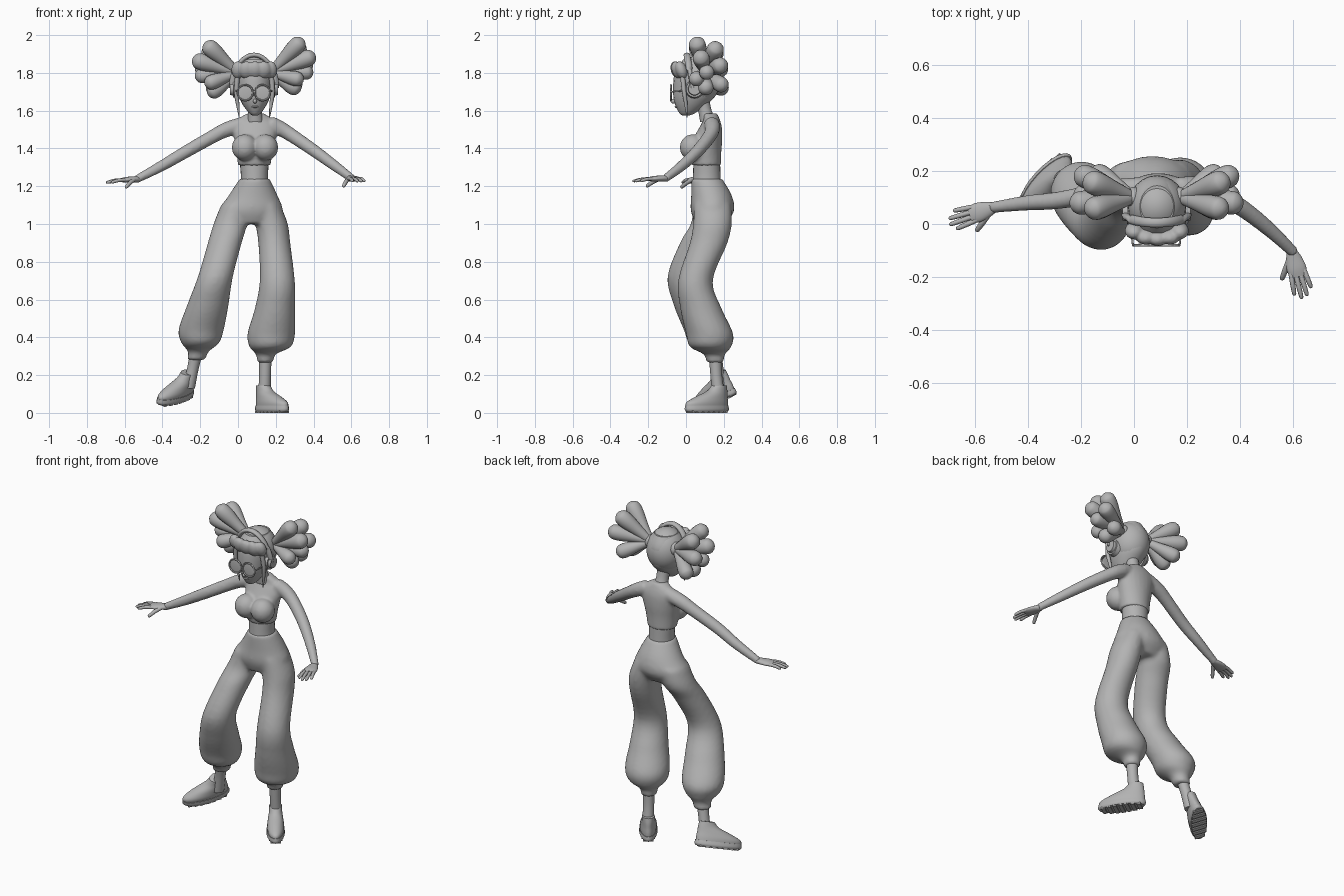
import bpy, bmesh, math
from mathutils import Vector, Matrix, Euler

if "Cube" in bpy.data.objects:
    bpy.data.objects.remove(bpy.data.objects["Cube"])

grey = bpy.data.materials.new("plain grey")
grey.use_nodes = True
shade = (0.45, 0.45, 0.45, 1)
grey.diffuse_color = shade
grey.node_tree.nodes["Principled BSDF"].inputs["Base Color"].default_value = shade


def finish(bm, name, voxel=0, smooth=3):
    """Turn a bmesh into a shaded object, optionally fused into one skin."""
    bmesh.ops.recalc_face_normals(bm, faces=bm.faces)
    mesh = bpy.data.meshes.new(name)
    bm.to_mesh(mesh)
    bm.free()
    mesh.materials.append(grey)
    obj = bpy.data.objects.new(name, mesh)
    bpy.context.collection.objects.link(obj)
    bpy.ops.object.select_all(action="DESELECT")
    obj.select_set(True)
    bpy.context.view_layer.objects.active = obj
    bpy.ops.object.shade_smooth_by_angle(angle=math.radians(45))
    if voxel:
        remesh = obj.modifiers.new("fuse", "REMESH")
        remesh.mode, remesh.voxel_size, remesh.use_smooth_shade = "VOXEL", voxel, True
        soft = obj.modifiers.new("soften", "SMOOTH")
        soft.factor, soft.iterations = 0.5, smooth
    return obj


def spline(points, steps):
    """Smooth curve through the given tuples."""
    rows = [Vector(p) for p in points]
    result = []
    for i in range(len(rows) - 1):
        a, b, c, d = rows[max(i - 1, 0)], rows[i], rows[i + 1], rows[min(i + 2, len(rows) - 1)]
        for k in range(steps):
            t = k / steps
            result.append(b + (c - a) * t / 2 + (a * 2 - b * 5 + c * 4 - d) * t * t / 2
                          + (b * 3 - a - c * 3 + d) * t ** 3 / 2)
    return result + [rows[-1]]


def loft(bm, points, flat=True, steps=5, sides=24):
    """Skin elliptical rings (x, y, z, radius, radius), level or across the path."""
    rows = spline([p if len(p) == 5 else (*p, p[3]) for p in points], steps)
    rings = []
    for i, row in enumerate(rows):
        centre = Vector(row[:3])
        u, v = Vector((1, 0, 0)), Vector((0, 1, 0))
        if not flat:
            ahead = Vector(rows[min(i + 1, len(rows) - 1)][:3])
            t = (ahead - Vector(rows[max(i - 1, 0)][:3])).normalized()
            u = t.cross(Vector((0, 1, 0) if abs(t.z) > 0.9 else (0, 0, 1))).normalized()
            v = u.cross(t)
        angles = [math.tau * k / sides for k in range(sides)]
        rings.append([bm.verts.new(centre + u * math.cos(a) * row[3] + v * math.sin(a) * row[4])
                      for a in angles])
    for low, high in zip(rings, rings[1:]):
        for k in range(sides):
            j = (k + 1) % sides
            bm.faces.new((low[k], low[j], high[j], high[k]))
    bm.faces.new(rings[0][::-1])
    bm.faces.new(rings[-1])


def ball(bm, centre, radii, turn=(0, 0, 0)):
    matrix = Matrix.LocRotScale(Vector(centre), Euler(turn), Vector(radii))
    bmesh.ops.create_uvsphere(bm, u_segments=24, v_segments=16, radius=1, matrix=matrix)


def part(name, points, **options):
    bm = bmesh.new()
    loft(bm, points, **options)
    return finish(bm, name)


# Baggy trousers: hips and two bent legs fused together
bm = bmesh.new()
loft(bm, [(.088, .11, 1.24, .08, .082), (.08, .135, 1.15, .13, .108),
          (.068, .14, 1.07, .17, .115), (.065, .13, 1.0, .13, .08)])
loft(bm, [(.15, .14, 1.1, .075, .1), (.178, .14, 1.0, .086, .102), (.192, .12, .9, .085, .1),
          (.208, .05, .7, .093, .092), (.195, .08, .55, .107, .11), (.176, .125, .42, .126, .125),
          (.17, .13, .35, .11, .11), (.147, .15, .31, .052, .056), (.145, .155, .265, .046, .048)])
loft(bm, [(-.01, .14, 1.1, .08, .1), (-.04, .125, 1.0, .09, .1), (-.07, .065, .9, .09, .097),
          (-.12, -.005, .72, .093, .093), (-.16, .045, .57, .11, .11), (-.195, .11, .44, .12, .122),
          (-.2, .12, .37, .1, .105), (-.21, .145, .325, .055, .058), (-.222, .155, .28, .05, .05)])
finish(bm, "trousers", voxel=.012, smooth=5)

# Bare midriff, then the top with bust, shoulders and arms
part("midriff", [(.088, .11, 1.2, .074, .076), (.087, .11, 1.26, .072, .073), (.086, .11, 1.34, .078, .07)])
bm = bmesh.new()
loft(bm, [(.086, .108, 1.31, .086, .077), (.088, .105, 1.38, .097, .082), (.09, .115, 1.45, .11, .077),
          (.092, .13, 1.51, .118, .06), (.092, .135, 1.55, .1, .045), (.092, .125, 1.585, .045, .04)])
for x in (.035, .145):
    ball(bm, (x, .035, 1.405), (.068, .068, .07))
loft(bm, [(.02, .135, 1.525, .042), (-.06, .13, 1.5, .04), (-.13, .12, 1.465, .036), (-.28, .09, 1.38, .033),
          (-.4, .08, 1.31, .029), (-.54, .062, 1.235, .021)], flat=False)
loft(bm, [(.17, .135, 1.53, .042), (.225, .14, 1.505, .04), (.29, .125, 1.465, .036), (.4, .065, 1.39, .033),
          (.51, -.02, 1.31, .028), (.605, -.11, 1.24, .021)], flat=False)
finish(bm, "top_and_arms", voxel=.009, smooth=4)
part("neck", [(.091, .12, 1.54, .045), (.09, .1, 1.6, .036), (.089, .08, 1.68, .04)])


# Hands: flat palm, four fingers and a thumb
def hand(name, wrist, along, across):
    wrist, along, across = Vector(wrist), Vector(along).normalized(), Vector(across).normalized()
    down = Vector((0, 0, -1))
    bm = bmesh.new()
    palm = [(0, .019, .017), (.03, .03, .016), (.07, .037, .015), (.1, .03, .01)]
    loft(bm, [(*(wrist + along * s), w, h) for s, w, h in palm], flat=False)

    def digit(start, end, radius):
        mid = start.lerp(end, .5) - down * .004
        tip = start.lerp(end, .92)
        loft(bm, [(*start, radius), (*mid, radius), (*tip, radius * .8), (*end, radius * .2)],
             flat=False, steps=3, sides=10)

    for k, reach in enumerate((.165, .185, .18, .155)):
        side = 1.5 - k
        digit(wrist + along * .08 + across * side * .017,
              wrist + along * reach + across * side * .023 + down * .008, .0095)
    digit(wrist + along * .03 + across * .018, wrist + along * .095 + across * .066 + down * .04, .011)
    finish(bm, name)


hand("right_hand", (-.525, .064, 1.238), (-1, -.32, -.06), (.32, -1, 0))
hand("left_hand", (.595, -.102, 1.242), (.28, -1, -.04), (-1, -.28, 0))


# Ankles and shoes with a ridged sole
def shoe(side, place, turn):
    upper = part(side + "_shoe", [(0, 0, .025, .046, .132), (0, .002, .055, .048, .131),
                                  (0, .03, .085, .043, .1), (0, .066, .115, .037, .062),
                                  (0, .08, .145, .036, .043)])
    sole = part(side + "_sole", [(0, 0, .006, .047, .13), (0, 0, .018, .052, .138), (0, 0, .038, .05, .136)])
    bm = bmesh.new()
    for k in range(7):
        y = (k - 3) * .034
        width = .088 * math.sqrt(1 - (y / .138) ** 2)
        bmesh.ops.create_cube(bm, size=1, matrix=Matrix.LocRotScale(
            Vector((0, y, .006)), None, Vector((width, .022, .012))))
    tread = finish(bm, side + "_tread")
    for obj in (upper, sole, tread):
        obj.location = place
        obj.rotation_euler = [math.radians(a) for a in turn]


shoe("left", (.18, .11, 0), (0, 0, 35))
shoe("right", (-.335, .17, .065), (13, 20, -38))
part("left_ankle", [(.145, .155, .3, .034), (.143, .16, .2, .031), (.14, .172, .1, .034)])
part("right_ankle", [(-.222, .155, .31, .034), (-.24, .168, .23, .031), (-.262, .18, .13, .034)])

# Head with nose
bm = bmesh.new()
loft(bm, [(.09, .0, 1.575, .014, .02), (.09, .008, 1.59, .034, .045), (.088, .03, 1.64, .068, .09),
          (.087, .05, 1.7, .09, .118), (.087, .06, 1.8, .098, .12), (.087, .065, 1.87, .065, .08)])
finish(bm, "head")
bm = bmesh.new()
ball(bm, (.09, -.066, 1.65), (.01, .016, .012))
ball(bm, (.09, -.052, 1.62), (.02, .008, .005))
finish(bm, "nose_and_lips")

# Round glasses
bm = bmesh.new()
for x in (.038, .13):
    ring = [(x + .041 * math.cos(a), -.08, 1.695 + .041 * math.sin(a), .005)
            for a in (math.tau * k / 16 for k in range(17))]
    loft(bm, ring, flat=False, steps=2, sides=8)
    ball(bm, (x, -.078, 1.695), (.04, .004, .04))
loft(bm, [(.076, -.08, 1.7, .004), (.092, -.082, 1.7, .004)], flat=False, sides=8)
for x in (-.004, .172):
    loft(bm, [(x, -.08, 1.7, .004), (x + (x - .085) * .15, .04, 1.71, .004)], flat=False, sides=8)
finish(bm, "glasses")

# Hair cap opened over the face and nape
bm = bmesh.new()
ball(bm, (.087, .068, 1.765), (.11, .116, .128))
opening = [f for f in bm.faces if f.calc_center_median().y < .02 and f.calc_center_median().z < 1.81
           or f.calc_center_median().z < 1.655]
bmesh.ops.delete(bm, geom=opening, context="FACES")
finish(bm, "hair_cap")

# Fringe lobes and the two hanging locks
bm = bmesh.new()
for x, y, w in ((.0, -.025, .035), (.045, -.045, .042), (.09, -.05, .042), (.135, -.045, .042), (.172, -.025, .035)):
    ball(bm, (x, y, 1.815), (w, .03, .048), (.35, 0, 0))
finish(bm, "fringe", voxel=.006, smooth=3)
bm = bmesh.new()
for s in (-1, 1):
    loft(bm, [(.087 + s * w, y, z, r) for w, y, z, r in
              ((.088, -.02, 1.8, .014), (.096, -.01, 1.7, .012), (.088, .0, 1.63, .009), (.08, .005, 1.565, .002))],
         sides=10)
finish(bm, "side_locks")

# Headphones
bm = bmesh.new()
arc = [math.pi * k / 12 for k in range(13)]
loft(bm, [(.085 + .115 * math.cos(a), .035 - .03 * math.sin(a), 1.72 + .175 * math.sin(a), .018, .012)
          for a in arc], flat=False, steps=3, sides=12)
for s in (-1, 1):
    for reach, radius in ((.1, .05), (.116, .036)):
        bmesh.ops.create_cone(bm, cap_ends=True, segments=28, radius1=radius, radius2=radius * .88, depth=.024,
                              matrix=Matrix.Translation((.085 + s * reach, .045, 1.715))
                              @ Matrix.Rotation(s * math.pi / 2, 4, "Y"))
finish(bm, "headphones")

# Bunches: swollen locks fanning out from a hair tie on each side
lobes = [(-.145, .06, 1.93, .045), (-.15, .155, 1.905, .046), (-.2, .08, 1.86, .045), (-.185, .18, 1.82, .044),
         (-.19, .11, 1.785, .04), (-.14, .055, 1.75, .04), (-.125, .105, 1.705, .042), (-.13, .185, 1.72, .042)]
for name, s in (("right_bunch", -1), ("left_bunch", 1)):
    bm = bmesh.new()
    root = Vector((.085 + s * .085, .1, 1.8))
    for x, y, z, r in lobes:
        centre = Vector((.085 + s * (.085 - x), y, z + max(s, 0) * .018))
        way = (centre - root).normalized()
        stops = ((0, .45), (.45, .7), (.85, .97))
        path = [(*root.lerp(centre, t), r * k) for t, k in stops]
        path += [(*(centre + way * r * t), r * k) for t, k in ((.25, .95), (.65, .72), (.9, .35), (.97, .05))]
        loft(bm, path, flat=False, steps=4, sides=18)
    ball(bm, root, (.03, .04, .04))
    finish(bm, name)
